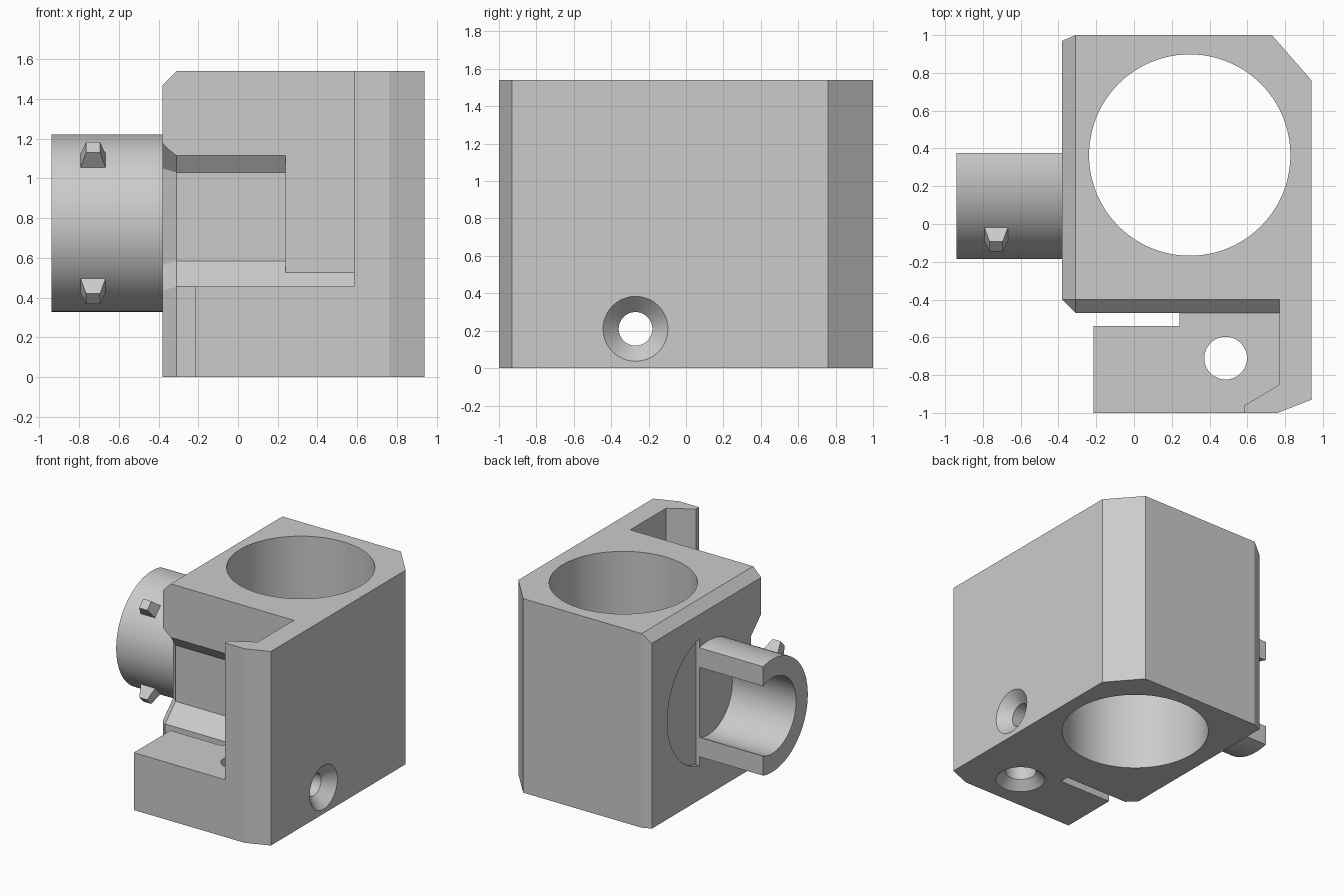
import bpy, bmesh
from math import sin, cos, pi, acos, radians

cube = bpy.data.objects.get("Cube")
if cube:
    bpy.data.objects.remove(cube, do_unlink=True)

grey = bpy.data.materials.new("plain grey")
grey.use_nodes = True
grey.diffuse_color = (0.6, 0.6, 0.6, 1)
grey.node_tree.nodes["Principled BSDF"].inputs["Base Color"].default_value = (0.6, 0.6, 0.6, 1)


def loft(name, axis, sections):
    """Solid through (position, outline) sections; outlines are (y, z) along x or (x, y) along z."""
    bm = bmesh.new()
    rings = []
    for p, outline in sections:
        rings.append([bm.verts.new((p, a, b) if axis == "x" else (a, b, p)) for a, b in outline])
    for low, high in zip(rings, rings[1:]):
        for i in range(len(low)):
            j = (i + 1) % len(low)
            bm.faces.new((low[i], low[j], high[j], high[i]))
    bm.faces.new(rings[0])
    bm.faces.new(rings[-1])
    bmesh.ops.recalc_face_normals(bm, faces=bm.faces)
    mesh = bpy.data.meshes.new(name)
    bm.to_mesh(mesh)
    bm.free()
    obj = bpy.data.objects.new(name, mesh)
    mesh.materials.append(grey)
    bpy.context.collection.objects.link(obj)
    return obj


def arc(center, r, start=0, end=2 * pi, n=64):
    full = end - start > 2 * pi - 0.001
    steps = n if full else n - 1
    return [(center[0] + r * cos(start + (end - start) * i / steps),
             center[1] + r * sin(start + (end - start) * i / steps)) for i in range(n)]


def activate(obj):
    bpy.ops.object.select_all(action="DESELECT")
    obj.select_set(True)
    bpy.context.view_layer.objects.active = obj


def cut(target, cutter):
    cutter.hide_render = True
    mod = target.modifiers.new("cut", "BOOLEAN")
    mod.operation = "DIFFERENCE"
    mod.solver = "EXACT"
    mod.object = cutter
    activate(target)
    bpy.ops.object.modifier_apply(modifier=mod.name)
    bpy.data.objects.remove(cutter, do_unlink=True)


def smooth(obj):
    activate(obj)
    bpy.ops.object.shade_smooth_by_angle(angle=radians(20))


# Block outline, including the clamp foot and its slot
plan = [(-0.38, 0.97), (-0.31, 1), (0.73, 1), (0.94, 0.76), (0.94, -0.93), (0.76, -1),
        (-0.215, -1), (-0.215, -0.54), (0.24, -0.54), (0.24, -0.47), (-0.31, -0.47), (-0.38, -0.40)]
body = loft("holder_body", "z", [(0, plan), (1.54, plan)])

# Space above the foot, leaving the side wall with its lip
above = [(-0.6, -0.47), (-0.6, -1.2), (0.585, -1.2), (0.585, -0.96), (0.77, -0.85), (0.77, -0.47)]
cut(body, loft("foot_space", "z", [(0.455, above), (1.7, above)]))

# Upper front face set back over a sloped ledge
ledge = [(-0.47, 0.455), (-0.40, 0.525), (-0.40, 1.7), (-0.6, 1.7), (-0.6, 0.455)]
cut(body, loft("ledge_space", "x", [(-0.6, ledge), (0.77, ledge)]))

# Front recess, flaring out at the left corner
recess = [(-0.34, 1.03), (-0.34, 0.585), (-0.50, 0.425), (-0.50, 1.257)]
flare = [(-0.20, 1.07), (-0.20, 0.545), (-0.50, 0.245), (-0.50, 1.37)]
cut(body, loft("recess", "x", [(-0.45, flare), (-0.31, recess), (0.24, recess)]))

# Chamfer on the top edge beside the connector
bevel = [(-0.45, 1.40), (-0.45, 1.70), (-0.15, 1.70)]
wedge = loft("top_chamfer", "x", [(-1.2, bevel), (1.2, bevel)])
for v in wedge.data.vertices:
    x, y, z = v.co
    v.co = (y, -x, z)
cut(body, wedge)

# Large vertical bore
bore = arc((0.295, 0.365), 0.533, n=96)
cut(body, loft("main_bore", "z", [(-0.1, bore), (1.7, bore)]))

# Countersunk screw holes
side, foot = (-0.27, 0.21), (0.485, -0.71)
cut(body, loft("side_hole", "x", [(p, arc(side, r, n=48)) for p, r in
                                  ((0.98, 0.213), (0.855, 0.09), (-0.6, 0.09))]))
cut(body, loft("foot_hole", "z", [(p, arc(foot, r, n=48)) for p, r in
                                  ((-0.04, 0.22), (0.065, 0.113), (0.6, 0.113))]))

# Shallow pocket beside the open side of the connector
hub = (0.262, 0.775)
opening = 0.113


def open_arc(r):
    a = acos(opening / r)
    return arc(hub, r, a, 2 * pi - a)


half = acos(opening / 0.515)
pocket = arc(hub, 0.515, -half, half)
cut(body, loft("pocket", "x", [(-0.35, pocket), (-0.5, pocket)]))
smooth(body)

# Open-sided tubular connector
tube = open_arc(0.447) + open_arc(0.30)[::-1]
smooth(loft("connector_tube", "x", [(-0.345, tube), (-0.94, tube)]))

# Tapered locking lugs on the tube
for name, up in (("upper_lug", 1), ("lower_lug", -1)):
    d = 0.5 ** 0.5
    lug = loft(name, "z", [(0.42, [(-0.07, -0.052), (0.07, -0.052), (0.07, 0.052), (-0.07, 0.052)]),
                           (0.54, [(-0.035, -0.037), (0.035, -0.037), (0.035, 0.037), (-0.035, 0.037)])])
    for v in lug.data.vertices:
        x, t, r = v.co
        v.co = (x - 0.73, hub[0] - d * (r - t), hub[1] + up * d * (r + t))
    if up > 0:
        lug.data.flip_normals()
    bm = bmesh.new()
    bm.from_mesh(lug.data)
    bmesh.ops.recalc_face_normals(bm, faces=bm.faces)
    bm.to_mesh(lug.data)
    bm.free()
